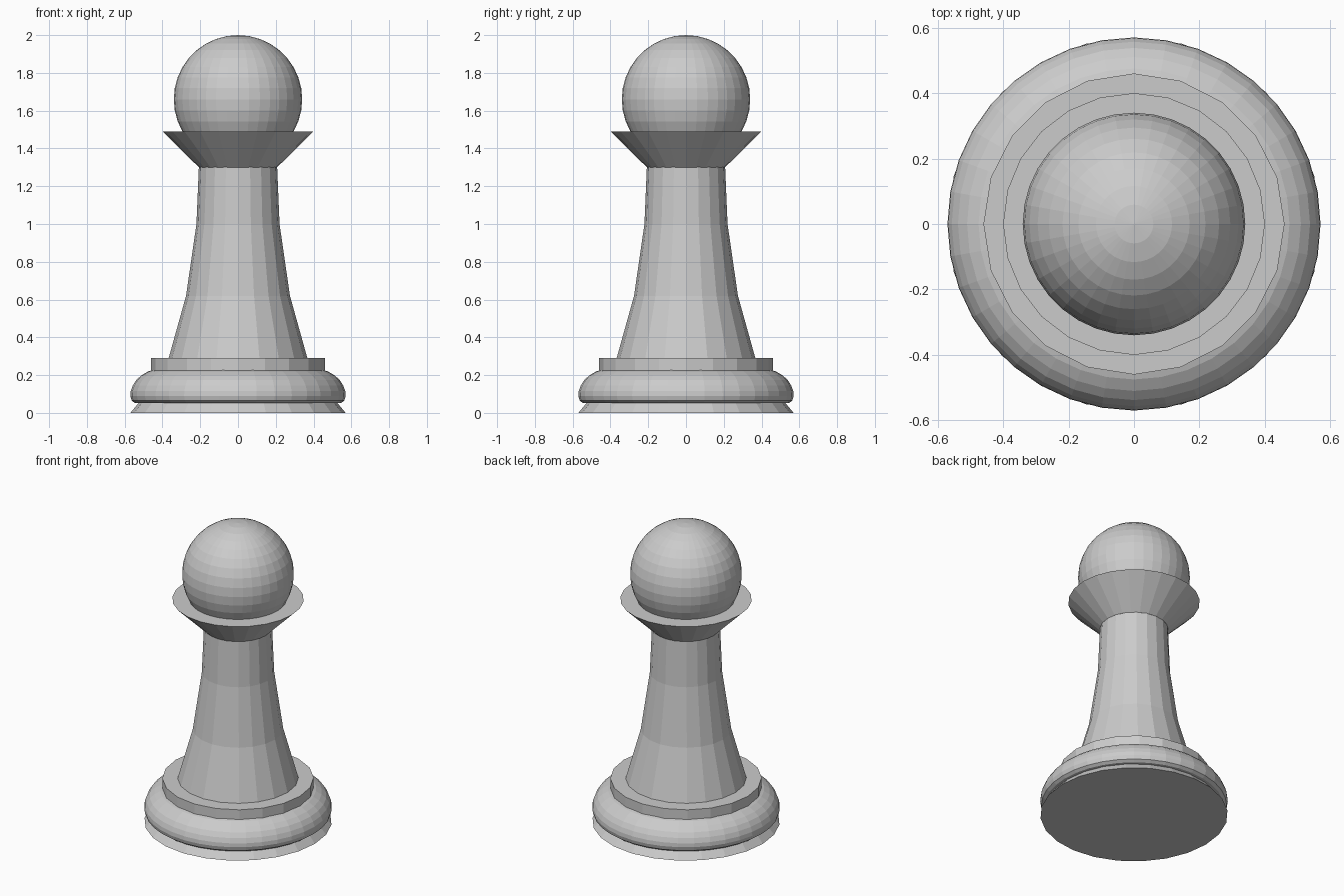
import bpy, math

if "Cube" in bpy.data.objects:
    bpy.data.objects.remove(bpy.data.objects["Cube"])


def lathe(name, profile, sides):
    """Closed, flat-shaded solid of revolution from (radius, z) points."""
    verts, faces = [], []
    for r, z in profile:
        for i in range(sides):
            a = 2 * math.pi * i / sides
            verts.append((r * math.cos(a), r * math.sin(a), z))
    for k in range(len(profile) - 1):
        for i in range(sides):
            j = (i + 1) % sides
            faces.append((k * sides + i, k * sides + j,
                          (k + 1) * sides + j, (k + 1) * sides + i))
    # End caps
    last = (len(profile) - 1) * sides
    faces.append(tuple(reversed(range(sides))))
    faces.append(tuple(range(last, last + sides)))
    mesh = bpy.data.meshes.new(name)
    mesh.from_pydata(verts, [], faces)
    obj = bpy.data.objects.new(name, mesh)
    bpy.context.collection.objects.link(obj)
    return obj


# Flared foot
lathe("foot", [(0.57, 0), (0.52, 0.06)], 24)

# Rounded bulge above the foot
lathe("base_bulge", [(0.50, 0.05), (0.545, 0.052), (0.563, 0.065), (0.57, 0.09),
                     (0.568, 0.115), (0.557, 0.145), (0.538, 0.175),
                     (0.51, 0.20), (0.475, 0.22), (0.44, 0.23)], 36)

# Flat step disc
lathe("step_disc", [(0.46, 0.22), (0.46, 0.29)], 20)

# Tapering stem
lathe("stem", [(0.37, 0.28), (0.275, 0.62), (0.22, 1.0), (0.207, 1.31)], 20)

# Flared collar
lathe("collar", [(0.207, 1.30), (0.40, 1.49)], 24)

# Ball head
bpy.ops.mesh.primitive_uv_sphere_add(segments=36, ring_count=18, radius=0.34,
                                     location=(0, 0, 1.66))
bpy.context.object.name = "ball_head"
